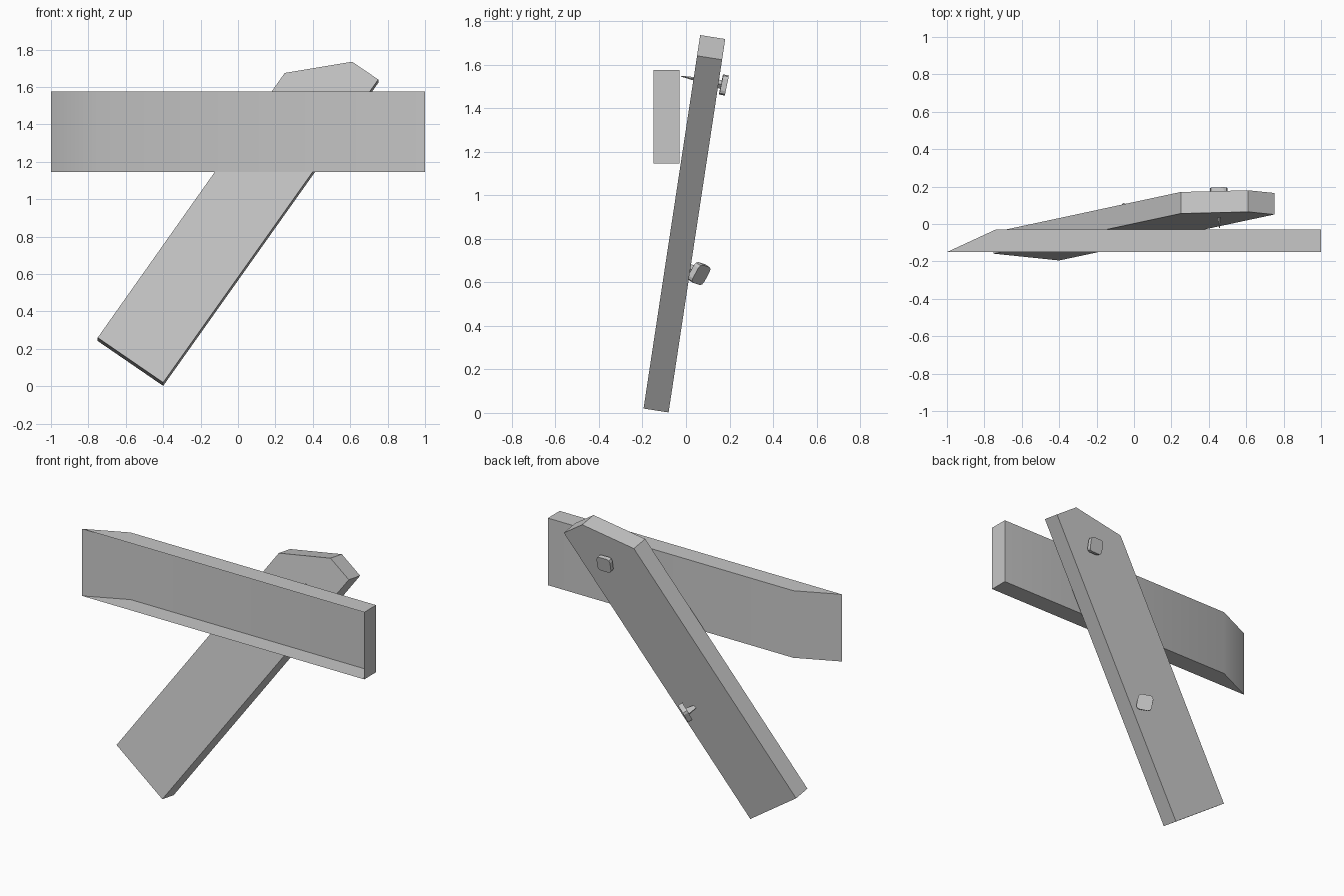
import bpy
import bmesh
from mathutils import Quaternion, Vector

cube = bpy.data.objects.get("Cube")
if cube:
    bpy.data.objects.remove(cube, do_unlink=True)

grey = bpy.data.materials.new("plain_grey")
grey.use_nodes = True
GREY = (0.57, 0.57, 0.57, 1)
grey.diffuse_color = GREY
grey.node_tree.nodes["Principled BSDF"].inputs["Base Color"].default_value = GREY


def finish(name, bm):
    """Turn a bmesh into a coloured object."""
    mesh = bpy.data.meshes.new(name)
    bm.to_mesh(mesh)
    bm.free()
    mesh.materials.append(grey)
    obj = bpy.data.objects.new(name, mesh)
    bpy.context.collection.objects.link(obj)
    return obj


def prism(outline, push):
    """Extrude a flat outline along a vector."""
    bm = bmesh.new()
    face = bm.faces.new([bm.verts.new(p) for p in outline])
    side = bmesh.ops.extrude_face_region(bm, geom=[face], use_keep_orig=True)
    verts = [v for v in side["geom"] if isinstance(v, bmesh.types.BMVert)]
    bmesh.ops.translate(bm, verts=verts, vec=push)
    bmesh.ops.recalc_face_normals(bm, faces=bm.faces)
    return bm


# Level plank: open at the front, slanted end blending softly into the back
outline = [(-1, -0.15), (1, -0.15), (1, -0.03), (-0.74, -0.03)]
bm = prism([(x, y, 1.145) for x, y in outline], (0, 0, 0.43))
front = [f for f in bm.faces if f.normal.y < -0.9]
bmesh.ops.delete(bm, geom=front, context='FACES')
for face in bm.faces:
    face.smooth = True
for edge in bm.edges:
    edge.smooth = all(f.normal.y > 0.5 for f in edge.link_faces)
finish("level_plank", bm)

# Leaning diagonal plank with a chipped top
outline = [(-0.75, 0.26), (-0.40, 0.02), (0.75, 1.64), (0.61, 1.735), (0.25, 1.675)]
lean = 0.1517
bm = prism([(x, -0.195 + lean * (z - 0.02), z) for x, z in outline],
           (0, 0.115, -0.018))
finish("diagonal_plank", bm)


def nail(name, centre, facing, length, radius, thick, roll=0, size=0.094):
    """Square rounded head with a tapering square shaft behind it."""
    bm = bmesh.new()
    bmesh.ops.create_cube(bm, size=1)
    bmesh.ops.scale(bm, verts=bm.verts, vec=(size, size, thick))
    corners = [e for e in bm.edges
               if abs(e.verts[0].co.z - e.verts[1].co.z) > thick / 2]
    bmesh.ops.bevel(bm, geom=corners, offset=0.02, segments=2,
                    profile=0.5, affect='EDGES')
    shaft = bmesh.ops.create_cone(bm, cap_ends=True, segments=4,
                                  radius1=0.002, radius2=radius, depth=length)
    bmesh.ops.translate(bm, verts=shaft["verts"], vec=(0, 0, -length / 2))
    obj = finish(name, bm)
    obj.rotation_mode = 'QUATERNION'
    aim = Vector(facing).to_track_quat('Z', 'Y')
    obj.rotation_quaternion = aim @ Quaternion((0, 0, 1), roll)
    obj.location = centre


# Nails in the back of the diagonal plank
nail("upper_nail", (0.453, 0.174, 1.506), (-0.02, 0.97, -0.2), 0.2, 0.022, 0.026)
nail("lower_nail", (-0.036, 0.06, 0.64), (0.57, 0.68, -0.45), 0.12, 0.03, 0.03,
     roll=-0.2)
